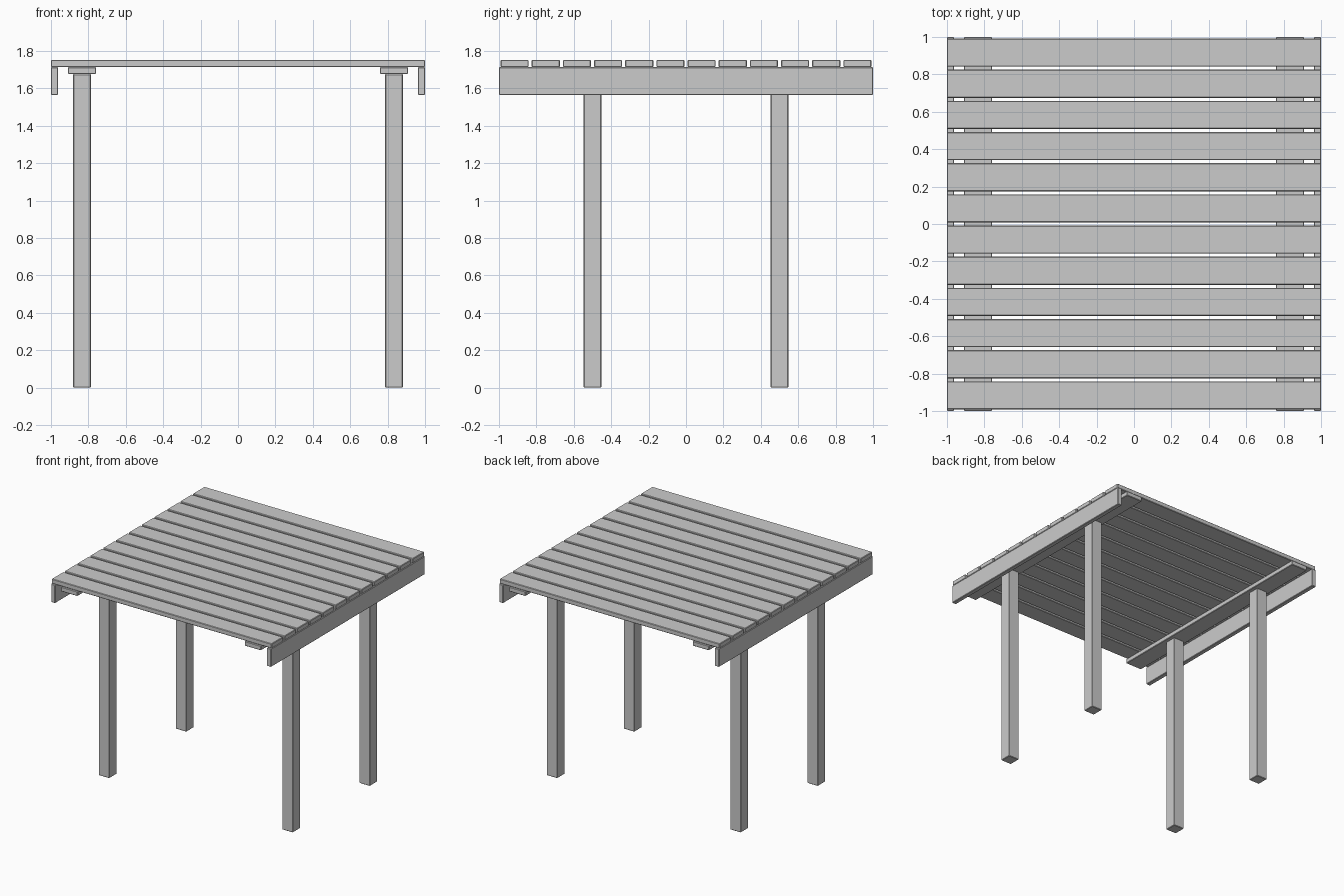
import bpy

if "Cube" in bpy.data.objects:
    bpy.data.objects.remove(bpy.data.objects["Cube"])

PLANK_W, PLANK_T = 0.15, 0.038
TOP = 1.752


def box(name, center, size, bevel=0.004):
    bpy.ops.mesh.primitive_cube_add(size=1, location=center)
    ob = bpy.context.object
    ob.name = name
    ob.scale = size
    bpy.ops.object.transform_apply(location=False, rotation=False, scale=True)
    mod = ob.modifiers.new("edge_chamfer", "BEVEL")
    mod.width = bevel
    mod.segments = 1
    return ob


# Roof slats laid across the width
COUNT = 12
pitch = 2 / COUNT
for i in range(COUNT):
    y = -1 + pitch * (i + 0.5)
    box(f"roof_slat_{i + 1}", (0, y, TOP - PLANK_T / 2), (2, PLANK_W, PLANK_T))

under = TOP - PLANK_T
leg_top = under - PLANK_T
for side, sx in (("left", -1), ("right", 1)):
    # Flat beam resting on the posts
    box(f"{side}_beam", (sx * 0.834, 0, under - PLANK_T / 2),
        (PLANK_W, 2, PLANK_T))
    # Upright board along the roof edge
    box(f"{side}_edge_board", (sx * (1 - PLANK_T / 2), 0, under - PLANK_W / 2),
        (PLANK_T, 2, PLANK_W))
    # Posts
    for end, sy in (("front", -1), ("back", 1)):
        box(f"{end}_{side}_post", (sx * 0.834, sy * 0.5, leg_top / 2),
            (0.096, 0.096, leg_top))
